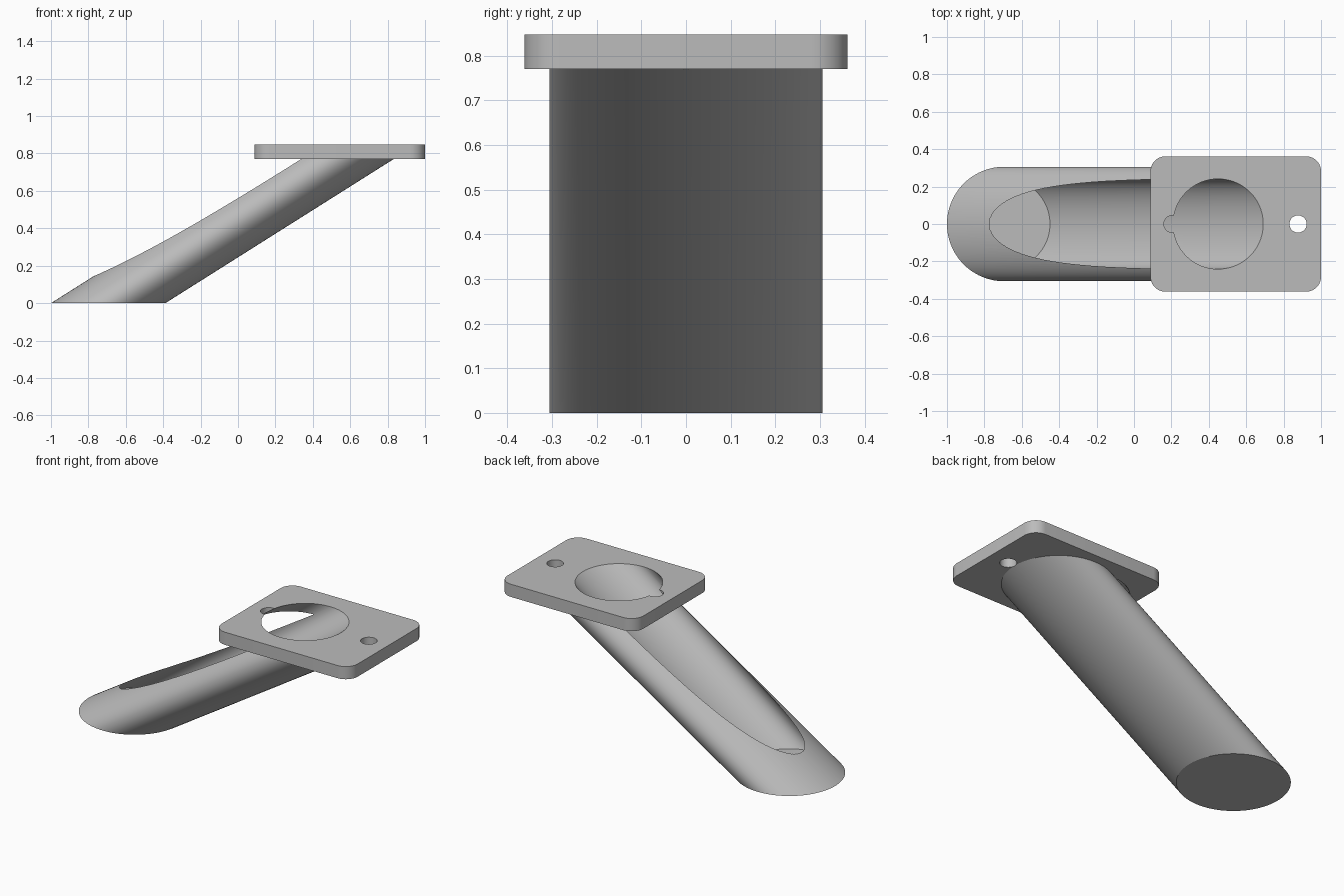
import bpy, bmesh, math

if "Cube" in bpy.data.objects:
    bpy.data.objects.remove(bpy.data.objects["Cube"])

TOP, UNDER = 0.847, 0.77          # plate top and underside heights

metal = bpy.data.materials.new("plain_grey")
metal.diffuse_color = (0.5, 0.5, 0.5, 1)
metal.use_nodes = True
metal.node_tree.nodes["Principled BSDF"].inputs["Base Color"].default_value = metal.diffuse_color


def circle(cx, r, n=96):
    return [(cx + r * math.cos(2 * math.pi * i / n),
             r * math.sin(2 * math.pi * i / n)) for i in range(n)]


def rounded_rect(x0, x1, hy, r, n=10):
    pts = []
    corners = ((x1 - r, hy - r), (x0 + r, hy - r), (x0 + r, r - hy), (x1 - r, r - hy))
    for k, (cx, cy) in enumerate(corners):
        for i in range(n + 1):
            a = math.pi / 2 * (k + i / n)
            pts.append((cx + r * math.cos(a), cy + r * math.sin(a)))
    return pts


def slanted_prism(name, outline, z0, z1, shift=0.0):
    """Extrude a flat outline from z0 to z1, sliding it along x by shift."""
    bm = bmesh.new()
    low = [bm.verts.new((x, y, z0)) for x, y in outline]
    high = [bm.verts.new((x + shift, y, z1)) for x, y in outline]
    bm.faces.new(low[::-1])
    bm.faces.new(high)
    n = len(low)
    for i in range(n):
        j = (i + 1) % n
        bm.faces.new((low[i], low[j], high[j], high[i]))
    mesh = bpy.data.meshes.new(name)
    bm.to_mesh(mesh)
    bm.free()
    mesh.materials.append(metal)
    ob = bpy.data.objects.new(name, mesh)
    bpy.context.collection.objects.link(ob)
    return ob


def combine(target, tool, operation):
    """Apply a boolean and discard the tool."""
    bpy.context.view_layer.objects.active = target
    mod = target.modifiers.new("boolean", 'BOOLEAN')
    mod.operation, mod.object, mod.solver = operation, tool, 'EXACT'
    bpy.ops.object.modifier_apply(modifier=mod.name)
    bpy.data.objects.remove(tool)


# Leaning tube fused to the mounting plate
holder = slanted_prism("tube_with_mounting_plate", circle(-0.694, 0.306), 0, 0.80, 0.80 / 0.631)
plate = slanted_prism("plate", rounded_rect(0.088, 1.0, 0.362, 0.08), UNDER, TOP)
combine(holder, plate, 'UNION')

# Steeper blind bore, breaking out through the upper side of the tube
rise = 0.9 - 0.03
bore = slanted_prism("bore", circle(-0.69, 0.241), 0.03, 0.9, rise * 1.14 / (TOP - 0.03))
combine(holder, bore, 'DIFFERENCE')

# Screw holes, one of which meets the rim of the bore
for x in (0.877, 0.206):
    drill = slanted_prism("drill", circle(x, 0.046, 40), 0.765, 0.9)
    combine(holder, drill, 'DIFFERENCE')

# Smooth walls with crisp edges
bpy.ops.object.select_all(action='DESELECT')
holder.select_set(True)
bpy.context.view_layer.objects.active = holder
bpy.ops.object.shade_smooth_by_angle(angle=math.radians(30))
